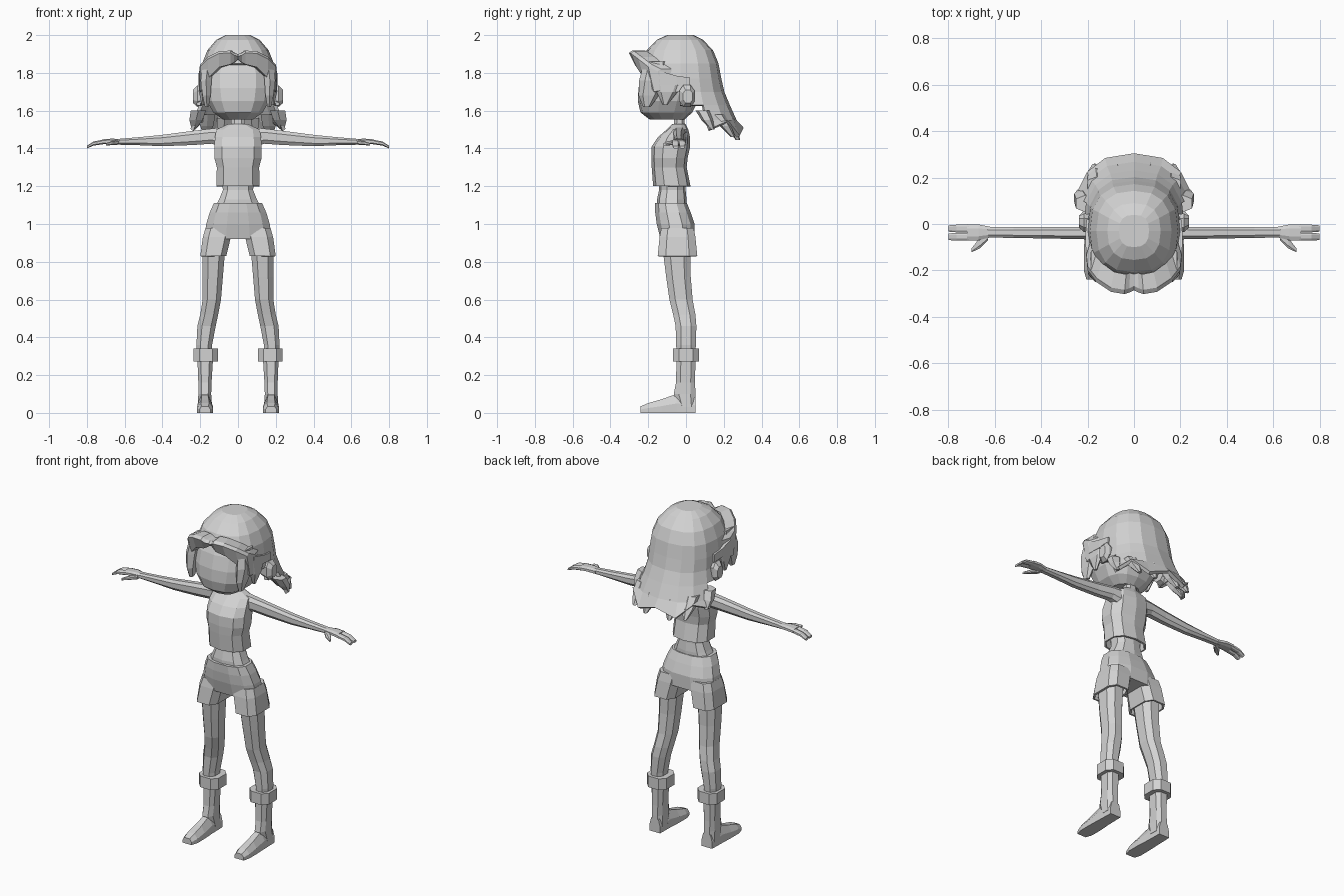
import bpy, bmesh, math

grey = bpy.data.materials.new("plain_grey")
grey.diffuse_color = (0.65, 0.65, 0.65, 1)


def power(v, p):
    return math.copysign(abs(v) ** p, v)


def oval(x0, x1, y0, y1, z, n=8, p=0.8):
    """Horizontal rounded ring between the given limits."""
    cx, cy, rx, ry = (x0 + x1) / 2, (y0 + y1) / 2, (x1 - x0) / 2, (y1 - y0) / 2
    pts = []
    for i in range(n):
        a = 2 * math.pi * (i + 0.5) / n
        s = math.cos(math.pi / n)
        pts.append((cx + rx * power(math.cos(a) / s, p), cy + ry * power(math.sin(a) / s, p), z))
    return pts


def rect_x(x, y0, y1, z0, z1, c=0.25):
    """Eight-sided ring standing across the x axis."""
    dy, dz = (y1 - y0) * c, (z1 - z0) * c
    return [(x, y0 + dy, z0), (x, y1 - dy, z0), (x, y1, z0 + dz), (x, y1, z1 - dz),
            (x, y1 - dy, z1), (x, y0 + dy, z1), (x, y0, z1 - dz), (x, y0, z0 + dz)]


def finish(name, bm, mirror=False, thick=0):
    bmesh.ops.recalc_face_normals(bm, faces=bm.faces)
    me = bpy.data.meshes.new(name)
    bm.to_mesh(me)
    bm.free()
    me.materials.append(grey)
    ob = bpy.data.objects.new(name, me)
    bpy.context.collection.objects.link(ob)
    if thick:
        m = ob.modifiers.new("thickness", 'SOLIDIFY')
        m.thickness, m.offset = thick, -1
    if mirror:
        ob.modifiers.new("mirror", 'MIRROR')
    return ob


def loft(name, rings, mirror=False, caps=(True, True), thick=0):
    bm = bmesh.new()
    vs = [[bm.verts.new(p) for p in r] for r in rings]
    n = len(vs[0])
    for a, b in zip(vs, vs[1:]):
        for i in range(n):
            j = (i + 1) % n
            bm.faces.new((a[i], a[j], b[j], b[i]))
    if caps[0]:
        bm.faces.new(vs[0][::-1])
    if caps[1]:
        bm.faces.new(vs[-1])
    return finish(name, bm, mirror, thick)


def body(name, rows, n=10, p=0.8, **kw):
    """Centred part from rows of z, half width, front y, back y."""
    loft(name, [oval(-w, w, f, b, z, n, p) for z, w, f, b in rows], **kw)


def limb(name, rows, n=8, p=0.8, **kw):
    """Mirrored part from rows of z, inner x, outer x, front y, back y."""
    loft(name, [oval(a, b, f, k, z, n, p) for z, a, b, f, k in rows], mirror=True, **kw)


# torso, waist and neck
body("cropped_top", [(1.20, .115, -.17, .02), (1.30, .112, -.178, .0), (1.35, .125, -.18, .005),
                     (1.41, .125, -.178, .018), (1.46, .122, -.145, .018), (1.50, .115, -.10, .01),
                     (1.53, .05, -.07, -.005)], caps=(False, True), thick=.01)
body("waist", [(1.08, .125, -.15, .0), (1.13, .10, -.15, .0), (1.18, .08, -.14, -.005),
               (1.23, .085, -.14, -.005)])
body("neck", [(1.50, .04, -.065, -.005), (1.60, .033, -.06, -.01)], n=8)

# shorts
body("shorts_hips", [(.92, .18, -.135, .045), (1.0, .168, -.155, .045), (1.06, .15, -.163, .025),
                     (1.11, .128, -.165, .005)], n=12)
limb("shorts_leg", [(.83, .062, .20, -.15, .06), (.93, .038, .186, -.14, .05),
                    (.98, .03, .172, -.13, .04)], p=.6, caps=(False, True), thick=.012)

# legs, cuffs and boots
limb("leg", [(.30, .14, .215, -.05, .05), (.36, .137, .22, -.052, .052), (.46, .118, .215, -.055, .055),
             (.52, .105, .20, -.068, .05), (.60, .09, .187, -.088, .035), (.72, .08, .187, -.105, .025),
             (.84, .07, .187, -.12, .025), (.93, .06, .175, -.12, .025)])
limb("boot_cuff", [(.272, .105, .235, -.07, .07), (.34, .105, .235, -.07, .07)], p=.7)
limb("boot_shaft", [(.03, .137, .213, -.04, .05), (.10, .142, .21, -.065, .05),
                    (.16, .14, .21, -.053, .048), (.29, .132, .215, -.05, .05)], p=.7)
foot = []
for y, lo, hi, top, flat in [(.05, .14, .21, .08, .01), (-.05, .138, .213, .10, .022),
                             (-.13, .133, .216, .072, .022), (-.20, .133, .216, .052, .02),
                             (-.24, .145, .205, .035, .012)]:
    foot.append([(lo, y, 0), (hi, y, 0), (hi, y, top * .5), (hi - flat, y, top),
                 (lo + flat, y, top), (lo, y, top * .5)])
loft("boot_foot", foot, mirror=True)

# arms and hands
loft("arm", [rect_x(*r) for r in [(.09, -.07, .0, 1.41, 1.51), (.14, -.068, -.005, 1.425, 1.505),
                                  (.24, -.065, -.012, 1.418, 1.493), (.40, -.062, -.014, 1.412, 1.472),
                                  (.52, -.06, -.014, 1.417, 1.46), (.64, -.058, -.014, 1.42, 1.45)]],
     mirror=True)
loft("hand", [rect_x(*r) for r in [(.62, -.058, -.012, 1.42, 1.45), (.67, -.07, -.002, 1.425, 1.452),
                                   (.72, -.072, -.001, 1.422, 1.448)]], mirror=True)
for name, y0, y1 in [("outer_fingers", -.036, -.003), ("inner_fingers", -.072, -.038)]:
    loft(name, [rect_x(*r) for r in [(.71, y0, y1, 1.423, 1.447), (.765, y0, y1, 1.415, 1.437),
                                     (.80, y0 + .003, y1 - .003, 1.40, 1.414)]], mirror=True)
loft("thumb", [rect_x(*r) for r in [(.63, -.07, -.045, 1.42, 1.442), (.665, -.105, -.06, 1.418, 1.44),
                                    (.70, -.122, -.105, 1.415, 1.428)]], mirror=True)

# head
body("head", [(1.553, .08, -.19, -.01), (1.59, .13, -.238, .03), (1.65, .165, -.252, .06),
              (1.72, .18, -.248, .09), (1.80, .18, -.228, .10), (1.88, .15, -.19, .10)], n=14)
loft("ear", [rect_x(.17, -.03, .04, 1.64, 1.71), rect_x(.215, -.035, .045, 1.62, 1.735),
             rect_x(.238, -.015, .035, 1.64, 1.71)], mirror=True)

# hair shell: rows of z, half width, front y, back y, columns kept each side of the back
N, H = 16, 8
rows = [(2.0, .065, -.10, .04, 8), (1.975, .115, -.155, .09, 8), (1.92, .162, -.208, .143, 8),
        (1.85, .19, -.236, .172, 8), (1.77, .20, -.238, .187, 6), (1.70, .203, -.235, .203, 6),
        (1.63, .22, -.22, .232, 4), (1.55, .252, -.2, .268, 3), (1.48, .268, -.2, .305, 3)]
bm = bmesh.new()
grid = []
for r, (z, w, f, b, keep) in enumerate(rows):
    ring = []
    for i in range(N):
        k = i if i <= H else i - N
        a = 2 * math.pi * k / N
        c = power(math.cos(a), .8)
        y = -.03 + c * ((b + .03) if c > 0 else (-.03 - f))
        hem = 0
        if r == len(rows) - 1:
            hem = .018 * abs(k) + (.03 if k % 2 == 0 else -.03)
        ring.append(bm.verts.new((w * power(math.sin(a), .8), y, z + hem)))
    grid.append(ring)
bm.faces.new(grid[0])
for r in range(1, len(rows)):
    for i in range(N):
        k = i if i < H else i - N
        if abs(k + .5) < rows[r][4]:
            j = (i + 1) % N
            bm.faces.new((grid[r - 1][i], grid[r - 1][j], grid[r][j], grid[r][i]))
bmesh.ops.delete(bm, geom=[v for v in bm.verts if not v.link_faces], context='VERTS')
finish("hair_shell", bm, thick=.02)

# side locks framing the face
limb("front_lock", [(1.62, .155, .175, -.225, -.19), (1.68, .145, .188, -.245, -.15),
                    (1.76, .14, .198, -.24, -.11), (1.86, .13, .185, -.215, -.10)], n=6)
limb("cheek_lock", [(1.63, .178, .192, -.12, -.10), (1.70, .175, .207, -.15, -.05),
                    (1.78, .17, .205, -.17, -.02)], n=6)
# loose tips under the back hair
for x, y, z, tx, ty, tz in [(.21, .09, 1.60, .235, .14, 1.50), (.16, .17, 1.58, .17, .25, 1.46),
                            (.07, .22, 1.56, .08, .275, 1.445)]:
    loft("hair_tip", [oval(x - .04, x + .04, y - .035, y + .03, z, 6),
                      oval((x + tx) / 2 - .035, (x + tx) / 2 + .035, (y + ty) / 2 - .03,
                           (y + ty) / 2 + .025, (z + tz) / 2, 6),
                      oval(tx - .01, tx + .01, ty - .01, ty + .01, tz, 6)], mirror=True)

# goggles on the forehead: frame stations of x, front y, low z, high z
frame = []
for x, y, lo, hi in [(.0, -.255, 1.87, 1.90), (.02, -.265, 1.855, 1.905), (.04, -.272, 1.845, 1.918),
                     (.10, -.262, 1.83, 1.915), (.16, -.222, 1.77, 1.885), (.20, -.17, 1.70, 1.845),
                     (.205, -.12, 1.71, 1.82)]:
    n = min(x * .15, .02)
    frame.append([(x, y, lo), (x, y - .03, hi - .012), (x, y - .012, hi),
                  (x - n, y + .055, hi), (x - n, y + .06, lo)])
loft("goggle_frame", frame, mirror=True)
loft("goggle_strap", [[(x, y, a), (x, y, b), (x - .02, y, b), (x - .02, y, a)]
                      for x, y, a, b in [(.207, -.14, 1.74, 1.81), (.209, -.05, 1.735, 1.785),
                                         (.205, .02, 1.73, 1.775)]], mirror=True)
